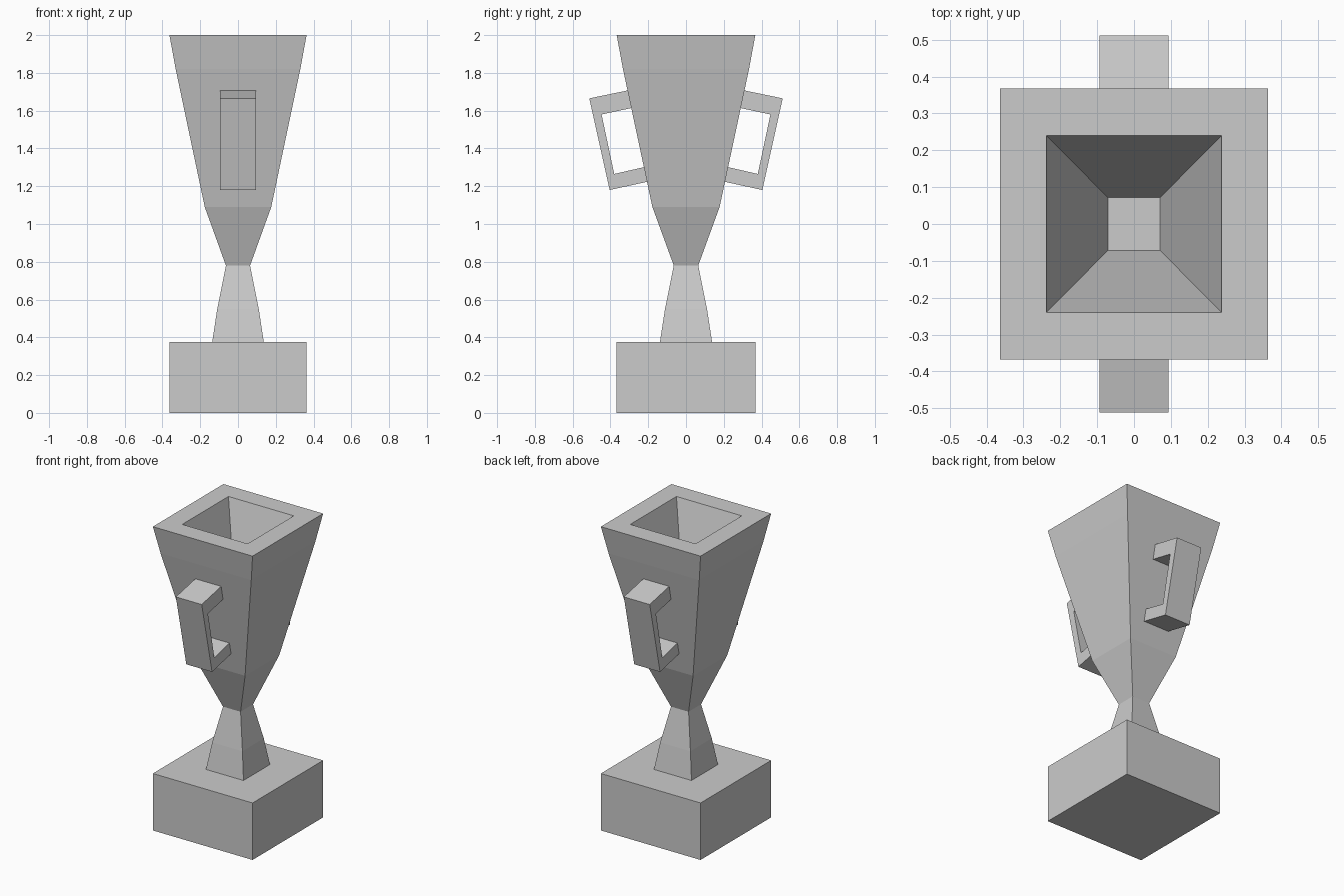
import bpy

if "Cube" in bpy.data.objects:
    bpy.data.objects.remove(bpy.data.objects["Cube"])

RATIO = 1.011  # depth is slightly greater than width


def make_object(name, verts, faces):
    mesh = bpy.data.meshes.new(name)
    mesh.from_pydata(verts, [], faces)
    mesh.update()
    obj = bpy.data.objects.new(name, mesh)
    bpy.context.collection.objects.link(obj)
    return obj


def square_loft(name, profile):
    """Stack square rings (half width, z), closed at both ends."""
    verts = [(sx * h, sy * h * RATIO, z) for h, z in profile
             for sx, sy in ((-1, -1), (1, -1), (1, 1), (-1, 1))]
    last = 4 * (len(profile) - 1)
    faces = [(r + i, r + (i + 1) % 4, r + 4 + (i + 1) % 4, r + 4 + i)
             for r in range(0, last, 4) for i in range(4)]
    faces += [(3, 2, 1, 0), tuple(range(last, last + 4))]
    return make_object(name, verts, faces)


def handle(name, side):
    """C-shaped bracket in the YZ plane, given width along x."""
    outline = [(0.275, 1.714), (0.512, 1.665), (0.404, 1.18), (0.185, 1.228),
               (0.205, 1.305), (0.38, 1.265), (0.447, 1.58), (0.255, 1.621)]
    n, w = len(outline), 0.094
    verts = [(x, side * y, z) for x in (-w, w) for y, z in outline]
    faces = [(i, (i + 1) % n, n + (i + 1) % n, n + i) for i in range(n)]
    # Side quads: top bar, grip, bottom bar
    for a, b, c, d in ((0, 1, 6, 7), (1, 2, 5, 6), (2, 3, 4, 5)):
        faces += [(d, c, b, a), (n + a, n + b, n + c, n + d)]
    if side > 0:
        faces = [f[::-1] for f in faces]
    return make_object(name, verts, faces)


# Plinth
square_loft("base", [(0.363, 0), (0.363, 0.375)])

# Stem and hollow bowl: up the outside, over the rim, down the inside
square_loft("cup", [(0.137, 0.372), (0.11, 0.55), (0.064, 0.78),
                    (0.176, 1.09), (0.33, 1.82), (0.363, 2.0),
                    (0.238, 2.0), (0.071, 1.43)])

# Handles front and back
handle("front_handle", -1)
handle("back_handle", 1)

# Make all normals consistent
import bmesh
for obj in bpy.context.collection.objects:
    bm = bmesh.new()
    bm.from_mesh(obj.data)
    bmesh.ops.recalc_face_normals(bm, faces=bm.faces)
    bm.to_mesh(obj.data)
    bm.free()
